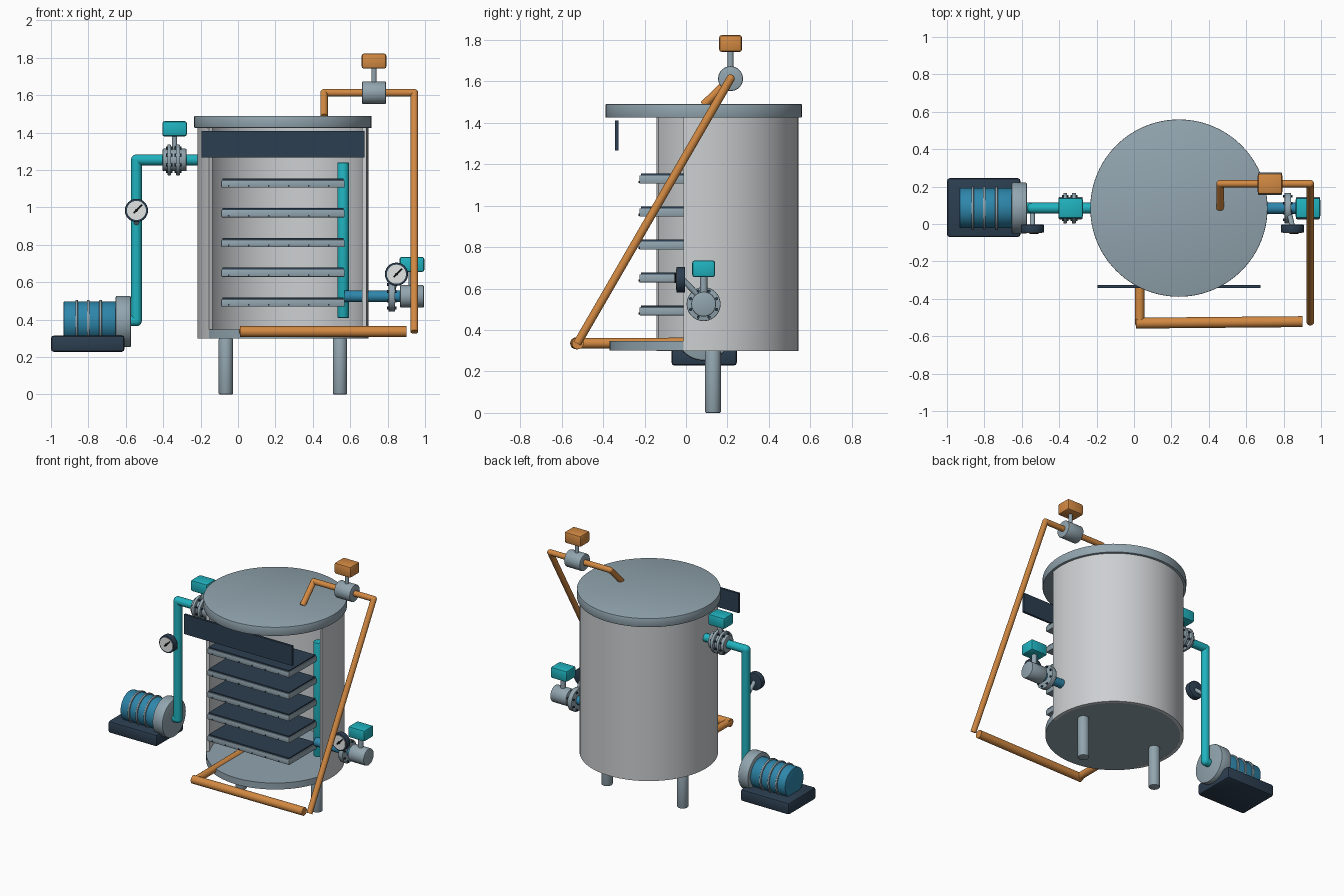
import bpy, bmesh
from math import radians, cos, sin, pi
from mathutils import Vector

cube = bpy.data.objects.get("Cube")
if cube:
    bpy.data.objects.remove(cube, do_unlink=True)


def material(name, rgb):
    lin = [((c / 255 + 0.055) / 1.055) ** 2.4 for c in rgb] + [1]
    m = bpy.data.materials.new(name)
    m.use_nodes = True
    m.diffuse_color = lin
    m.node_tree.nodes["Principled BSDF"].inputs["Base Color"].default_value = lin
    return m


STEEL = material("blue grey steel", (146, 165, 175))
WALL = material("pale wall", (204, 207, 209))
DARK = material("dark slate", (44, 62, 80))
TEAL = material("teal", (32, 178, 190))
BLUE = material("motor blue", (46, 134, 171))
ORANGE = material("copper orange", (210, 137, 66))
FACE = material("dial white", (228, 230, 230))
BLACK = material("needle black", (20, 22, 25))


def finish(name, bm, mat, bevel=0):
    me = bpy.data.meshes.new(name)
    bmesh.ops.recalc_face_normals(bm, faces=bm.faces)
    if bevel:
        sharp = [e for e in bm.edges if e.calc_face_angle(0) > radians(50)]
        bmesh.ops.bevel(bm, geom=sharp, offset=bevel, segments=2, profile=0.5, affect='EDGES')
    bm.to_mesh(me)
    bm.free()
    me.materials.append(mat)
    me.shade_smooth()
    me.set_sharp_from_angle(angle=radians(35))
    ob = bpy.data.objects.new(name, me)
    bpy.context.collection.objects.link(ob)
    return ob


def box(name, lo, hi, mat, bevel=0):
    lo, hi = Vector(lo), Vector(hi)
    bm = bmesh.new()
    bmesh.ops.create_cube(bm, size=1)
    bmesh.ops.scale(bm, vec=hi - lo, verts=bm.verts)
    bmesh.ops.translate(bm, vec=(lo + hi) / 2, verts=bm.verts)
    return finish(name, bm, mat, bevel)


def rod(name, a, b, r, mat, seg=32, bevel=0):
    a, b = Vector(a), Vector(b)
    bm = bmesh.new()
    bmesh.ops.create_cone(bm, cap_ends=True, segments=seg, radius1=r, radius2=r, depth=(b - a).length)
    turn = (b - a).to_track_quat('Z', 'Y').to_matrix()
    bmesh.ops.rotate(bm, matrix=turn, verts=bm.verts)
    bmesh.ops.translate(bm, vec=(a + b) / 2, verts=bm.verts)
    return finish(name, bm, mat, bevel)


def pipe(name, points, r, mat):
    # straight runs joined by round elbows
    for a, b in zip(points, points[1:]):
        rod(name, a, b, r, mat, 24)
    for p in points[1:-1]:
        bm = bmesh.new()
        bmesh.ops.create_uvsphere(bm, u_segments=20, v_segments=12, radius=r)
        bmesh.ops.translate(bm, vec=p, verts=bm.verts)
        finish(name + "_elbow", bm, mat)


CX, CY = 0.24, 0.085

# Tank: lid, floor and an open-fronted wall
rod("tank_lid", (CX, CY, 1.425), (CX, CY, 1.49), 0.474, STEEL, 96, 0.004)
rod("tank_floor", (CX, CY, 0.3), (CX, CY, 0.347), 0.455, STEEL, 96)
bm = bmesh.new()
steps = 72
rows = []
for i in range(steps + 1):
    t = radians(-12.3 + i * 222.3 / steps)
    rows.append([bm.verts.new((CX + r * cos(t), CY + r * sin(t), 0.299)) for r in (0.434, 0.457)])
for p, q in zip(rows, rows[1:]):
    bm.faces.new((p[0], p[1], q[1], q[0]))
top = bmesh.ops.extrude_face_region(bm, geom=bm.faces[:])["geom"]
bmesh.ops.translate(bm, vec=(0, 0, 1.128), verts=[g for g in top if isinstance(g, bmesh.types.BMVert)])
finish("tank_wall", bm, WALL)

for x in (-0.065, 0.545):
    rod("leg", (x, 0.13, 0), (x, 0.13, 0.3), 0.038, STEEL, 32, 0.006)

box("front_panel", (-0.195, -0.342, 1.267), (0.675, -0.326, 1.41), DARK)

# Stacked trays with a row of rivets
for i in range(5):
    z = 0.47 + 0.159 * i
    box("tray", (-0.09, -0.225, z), (0.57, 0.09, z + 0.04), STEEL, 0.005)
    box("tray_bed", (-0.083, -0.218, z + 0.038), (0.563, 0.086, z + 0.049), DARK)
    for k in range(6):
        x = -0.05 + 0.107 * k
        rod("tray_rivet", (x, -0.229, z + 0.009), (x, -0.22, z + 0.009), 0.005, DARK, 8)

# Inner riser and outlet pipe
rod("riser_pipe", (0.562, 0.12, 0.41), (0.562, 0.12, 1.24), 0.031, TEAL, 32, 0.004)
rod("outlet_pipe", (0.57, CY, 0.525), (0.87, CY, 0.525), 0.031, BLUE)


def valve(name, x, y, z, stem, actuator_z, mat):
    # body along x, stem and block actuator above
    rod(name + "_body", (x - 0.064, y, z), (x + 0.064, y, z), 0.06, STEEL, 40, 0.006)
    rod(name + "_stem", (x, y, z), (x, y, actuator_z), stem, STEEL, 16)
    box(name + "_actuator", (x - 0.066, y - 0.055, actuator_z), (x + 0.066, y + 0.055, actuator_z + 0.081),
        mat, 0.012)


def flange(name, x0, x1, y, z):
    rod(name, (x0, y, z), (x1, y, z), 0.082, STEEL, 40, 0.004)
    for k in range(8):
        t = (k + 0.5) * pi / 4
        by, bz = y + 0.068 * cos(t), z + 0.068 * sin(t)
        rod(name + "_bolt", (x0 - 0.008, by, bz), (x1 + 0.008, by, bz), 0.008, DARK, 6)


def gauge(name, x, z, foot):
    # tilted neck, dark case, pale dial and needle facing front
    rod(name + "_neck", foot, (x, -0.015, z), 0.014, STEEL, 16)
    rod(name + "_case", (x, -0.046, z), (x, -0.004, z), 0.062, DARK, 40, 0.004)
    rod(name + "_dial", (x, -0.049, z), (x, -0.04, z), 0.051, FACE, 40)
    rod(name + "_needle", (x - 0.014, -0.051, z - 0.014), (x + 0.03, -0.051, z + 0.03), 0.004, BLACK, 6)
    rod(name + "_hub", (x, -0.054, z), (x, -0.046, z), 0.008, BLACK, 12)


# Outlet valve on the left side
valve("outlet_valve", 0.93, CY, 0.525, 0.018, 0.655, TEAL)
flange("outlet_flange", 0.805, 0.84, CY, 0.525)
gauge("outlet_gauge", 0.847, 0.643, (0.825, CY, 0.54))

# Feed line from pump to tank on the right side
pipe("feed_pipe", [(-0.61, CY, 0.394), (-0.543, CY, 0.394), (-0.543, CY, 1.254), (-0.2, CY, 1.254)], 0.029, TEAL)
valve("feed_valve", -0.339, CY, 1.254, 0.014, 1.38, TEAL)
flange("feed_flange_outer", -0.378, -0.358, CY, 1.254)
flange("feed_flange_inner", -0.332, -0.31, CY, 1.254)
gauge("feed_gauge", -0.543, 0.984, (-0.543, CY, 0.9))

# Pump
box("pump_base", (-1, -0.07, 0.228), (-0.607, 0.245, 0.315), DARK, 0.015)
rod("pump_motor", (-0.933, CY, 0.39), (-0.64, CY, 0.39), 0.107, BLUE, 48, 0.005)
for x in (-0.863, -0.8, -0.735):
    rod("motor_ring", (x - 0.007, CY, 0.39), (x + 0.007, CY, 0.39), 0.116, STEEL, 48, 0.003)
rod("pump_housing", (-0.655, CY, 0.39), (-0.572, CY, 0.39), 0.137, STEEL, 48, 0.008)

# Vent and drain lines
pipe("vent_pipe", [(0.46, CY, 1.485), (0.46, 0.215, 1.613), (0.943, 0.215, 1.613), (0.943, -0.525, 0.335)],
     0.02, ORANGE)
valve("vent_valve", 0.727, 0.215, 1.613, 0.014, 1.742, ORANGE)
pipe("drain_pipe", [(0.9, -0.522, 0.336), (0.03, -0.53, 0.336), (0.03, 0.03, 0.338)], 0.025, ORANGE)
rod("drain_header", (0.9, -0.522, 0.336), (0.01, -0.53, 0.336), 0.029, ORANGE, 24)
